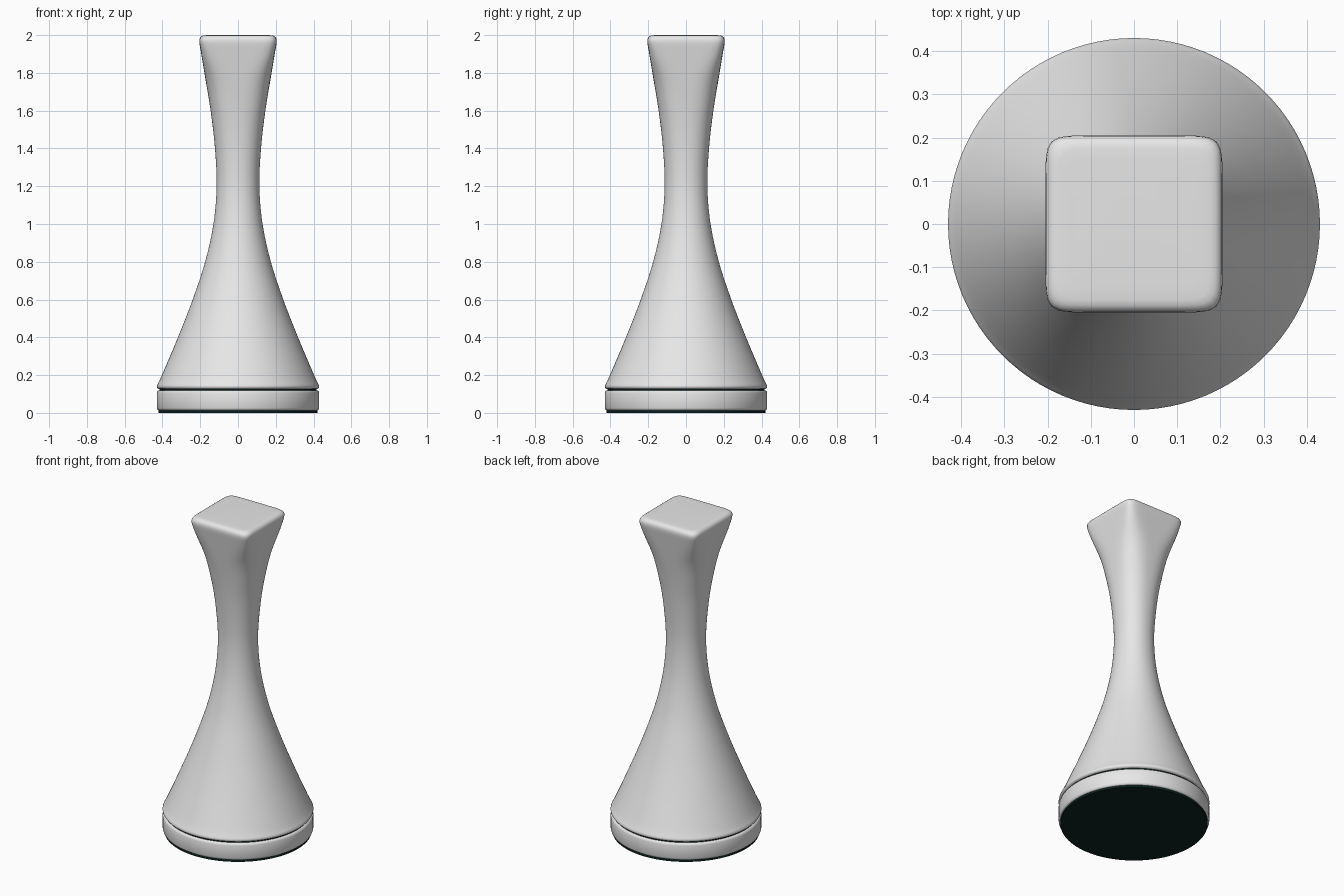
import bpy, math

if "Cube" in bpy.data.objects:
    bpy.data.objects.remove(bpy.data.objects["Cube"])

SIDES = 96


def material(name, rgb):
    m = bpy.data.materials.new(name)
    m.diffuse_color = (*rgb, 1)
    m.use_nodes = True
    m.node_tree.nodes["Principled BSDF"].inputs["Base Color"].default_value = m.diffuse_color
    return m


def ring(z, r, n):
    # superellipse: n = 2 is a circle, large n a rounded square
    pts = []
    for i in range(SIDES):
        a = 2 * math.pi * i / SIDES
        c, s = math.cos(a), math.sin(a)
        k = r / (abs(c) ** n + abs(s) ** n) ** (1 / n)
        pts.append((k * c, k * s, z))
    return pts


def loft(name, sections, mat):
    verts = [p for s in sections for p in ring(*s)]
    faces = []
    for j in range(len(sections) - 1):
        for i in range(SIDES):
            k = (i + 1) % SIDES
            a, b = j * SIDES, (j + 1) * SIDES
            faces.append((a + i, a + k, b + k, b + i))
    faces.append(tuple(reversed(range(SIDES))))
    last = (len(sections) - 1) * SIDES
    faces.append(tuple(range(last, last + SIDES)))
    mesh = bpy.data.meshes.new(name)
    mesh.from_pydata(verts, [], faces)
    mesh.materials.append(mat)
    ob = bpy.data.objects.new(name, mesh)
    bpy.context.collection.objects.link(ob)
    bpy.context.view_layer.objects.active = ob
    ob.select_set(True)
    bpy.ops.object.shade_smooth_by_angle(angle=math.radians(40))
    ob.select_set(False)
    return ob


def smooth(keys, steps):
    # Catmull-Rom curve through the key sections
    out = []
    for i in range(len(keys) - 1):
        p0, p1 = keys[max(i - 1, 0)], keys[i]
        p2, p3 = keys[i + 1], keys[min(i + 2, len(keys) - 1)]
        for s in range(steps):
            t = s / steps
            out.append(tuple(0.5 * (2 * b + (c - a) * t + (2 * a - 5 * b + 4 * c - d) * t * t
                             + (3 * b - a - 3 * c + d) * t ** 3)
                             for a, b, c, d in zip(p0, p1, p2, p3)))
    return out + [keys[-1]]


grey = material("light grey", (0.8, 0.8, 0.8))
felt = material("dark green felt", (0.004, 0.016, 0.016))

# Body: round skirt, slim neck, flaring to a square head (z, half width, squareness)
flare = smooth([(0.15, 0.427, 2), (0.2, 0.403, 2), (0.4, 0.318, 2), (0.6, 0.240, 2),
                (0.8, 0.174, 2), (1.0, 0.130, 2.05), (1.2, 0.113, 2.1), (1.4, 0.122, 2.2),
                (1.6, 0.145, 2.5), (1.8, 0.178, 3.7), (1.955, 0.204, 9)], 6)
foot = [(0.126, 0.415, 2), (0.129, 0.425, 2), (0.136, 0.430, 2), (0.143, 0.430, 2)]
crown = [(1.97, 0.205, 9.5), (1.982, 0.203, 10), (1.991, 0.197, 10), (1.997, 0.188, 10),
         (1.999, 0.175, 10), (2.0, 0.15, 10)]
loft("body", foot + flare + crown, grey)

# Base disc with softened rims
loft("base_disc", [(0.012, 0.41, 2), (0.013, 0.42, 2), (0.018, 0.427, 2), (0.026, 0.43, 2),
                   (0.106, 0.43, 2), (0.114, 0.427, 2), (0.119, 0.42, 2), (0.12, 0.41, 2)], grey)

# Dark seam between body and base, and felt pad underneath
loft("seam", [(0.119, 0.416, 2), (0.127, 0.416, 2)], felt)
loft("felt_pad", [(0.0, 0.42, 2), (0.013, 0.42, 2)], felt)
